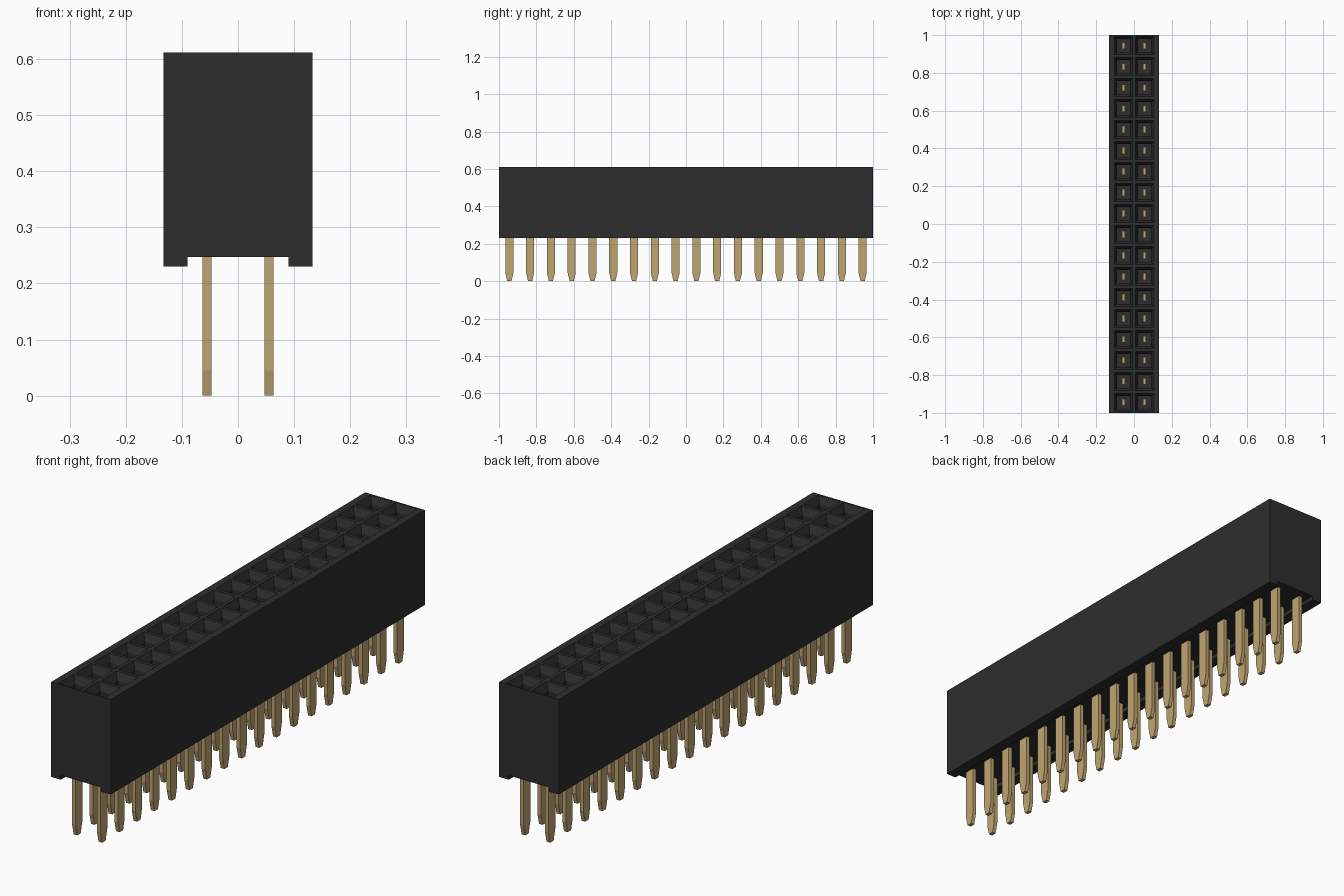
import bpy, bmesh
from mathutils import Vector

cube = bpy.data.objects.get("Cube")
if cube:
    bpy.data.objects.remove(cube, do_unlink=True)

ROWS = 18
PITCH = 2 / ROWS
HALF_W, TOP, BOTTOM = 0.133, 0.612, 0.23
GROOVE_W, GROOVE_Z = 0.09, 0.247


def material(name, rgb):
    m = bpy.data.materials.new(name)
    m.use_nodes = True
    m.diffuse_color = (*rgb, 1)
    m.node_tree.nodes["Principled BSDF"].inputs["Base Color"].default_value = (*rgb, 1)
    return m


def finish(bm, name, mat):
    bmesh.ops.recalc_face_normals(bm, faces=bm.faces)
    me = bpy.data.meshes.new(name)
    bm.to_mesh(me)
    bm.free()
    me.materials.append(mat)
    ob = bpy.data.objects.new(name, me)
    bpy.context.collection.objects.link(ob)
    return ob


def prism(bm, points, direction):
    """Close a polygon and extrude it along a direction."""
    face = bm.faces.new([bm.verts.new(p) for p in points])
    geom = bmesh.ops.extrude_face_region(bm, geom=[face], use_keep_orig=True)["geom"]
    verts = [g for g in geom if isinstance(g, bmesh.types.BMVert)]
    bmesh.ops.translate(bm, verts=verts, vec=direction)


black = material("black plastic", (0.027, 0.027, 0.027))
gold = material("gold metal", (0.53, 0.38, 0.17))

# Housing: grooved section extruded along the length
bm = bmesh.new()
half = [(HALF_W, TOP), (HALF_W, BOTTOM), (GROOVE_W, BOTTOM), (GROOVE_W, GROOVE_Z)]
section = half + [(-x, z) for x, z in reversed(half)]
prism(bm, [(x, -1, z) for x, z in section], (0, 2, 0))
bmesh.ops.recalc_face_normals(bm, faces=bm.faces)


def top_faces():
    return [f for f in bm.faces if f.normal.z > 0.9 and f.calc_center_median().z > TOP - 0.001]


# Divide the top into one cell per socket
cuts = [((x, 0, 0), (1, 0, 0)) for x in (-PITCH, 0, PITCH)]
cuts += [((0, -1 + PITCH * i, 0), (0, 1, 0)) for i in range(1, ROWS)]
for co, no in cuts:
    faces = top_faces()
    geom = set(faces)
    for f in faces:
        geom.update(f.edges)
        geom.update(f.verts)
    bmesh.ops.bisect_plane(bm, geom=list(geom), plane_co=co, plane_no=no)
    bm.normal_update()

# Sockets: rim, sloped lead-in, then straight well
cells = [f for f in top_faces() if abs(f.calc_center_median().x) < PITCH]
for thickness, depth in ((0.0105, 0), (0.02, -0.03), (0.0002, -0.25)):
    bmesh.ops.inset_individual(bm, faces=cells, thickness=thickness, depth=depth)
finish(bm, "housing", black)

# Pins: flat blades with tapered tips, and a narrower contact in each socket
blade = [(0.0215, GROOVE_Z + 0.01), (0.0215, 0.045), (0.011, 0)]
contact = [(0.0175, 0.5), (0.0175, 0.31)]


def blade_mesh(name, outline, thick):
    bm = bmesh.new()
    loop = outline + [(-y, z) for y, z in reversed(outline)]
    prism(bm, [(-thick / 2, y, z) for y, z in loop], Vector((thick, 0, 0)))
    return finish(bm, name, gold)


for name, outline, thick in (("pin", blade, 0.016), ("contact", contact, 0.014)):
    first = blade_mesh(name, outline, thick)
    for i in range(ROWS):
        for side in (-1, 1):
            ob = first
            if (i, side) != (0, -1):
                ob = first.copy()
                bpy.context.collection.objects.link(ob)
            ob.location = (side * PITCH / 2, -1 + PITCH * (i + 0.5), 0)
            ob.name = f"{name}_{'left' if side > 0 else 'right'}_{i + 1}"
